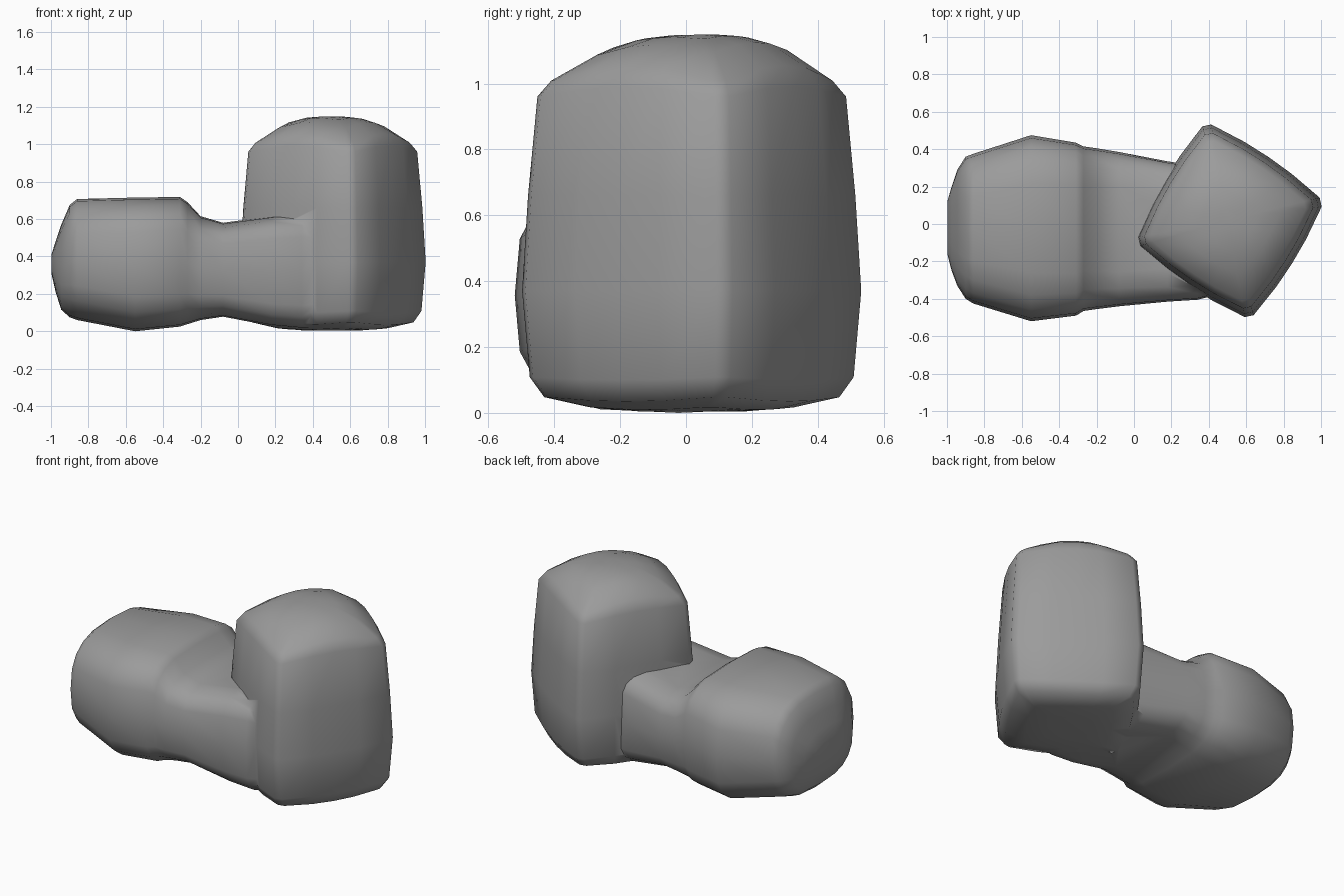
import bpy, bmesh, math
from mathutils import Vector

if "Cube" in bpy.data.objects:
    bpy.data.objects.remove(bpy.data.objects["Cube"])

grey = bpy.data.materials.new("stone grey")
grey.diffuse_color = (0.33, 0.33, 0.33, 1)
grey.use_nodes = True
grey.node_tree.nodes["Principled BSDF"].inputs["Base Color"].default_value = grey.diffuse_color


def loft(name, rings):
    """Skin a stack of closed rings and cap both ends."""
    bm = bmesh.new()
    rows = [[bm.verts.new(p) for p in ring] for ring in rings]
    n = len(rows[0])
    for a, b in zip(rows, rows[1:]):
        for i in range(n):
            j = (i + 1) % n
            bm.faces.new((a[i], a[j], b[j], b[i]))
    bm.faces.new(rows[0])
    bm.faces.new(rows[-1])
    bmesh.ops.recalc_face_normals(bm, faces=bm.faces)
    mesh = bpy.data.meshes.new(name)
    bm.to_mesh(mesh)
    bm.free()
    mesh.materials.append(grey)
    obj = bpy.data.objects.new(name, mesh)
    bpy.context.collection.objects.link(obj)
    return obj


# Tall turned block: bulged four-sided sections stacked along z
corners = [Vector(c) for c in ((0.0, -0.1), (0.62, -0.51), (1.015, 0.12), (0.385, 0.545))]
centre = Vector((0.5, 0.02))


def block_ring(z, scale, corner_drop):
    pts = []
    for i in range(4):
        a, b = corners[i], corners[(i + 1) % 4]
        out = Vector((b.y - a.y, a.x - b.x)).normalized()
        for t in (0.04, 0.3, 0.5, 0.7, 0.96):
            bulge = 4 * t * (1 - t)
            p = a.lerp(b, t) + out * 0.032 * bulge
            p = centre + (p - centre) * scale
            # the top leans up slightly towards the back
            lean = 0.025 * (p.y - centre.y) if z > 1.1 else 0
            pts.append((p.x, p.y, z - corner_drop * (1 - bulge) + lean))
    return pts


block = loft("upright_block", [block_ring(*r) for r in (
    (0.004, 0.3, 0), (0.01, 0.6, -0.008), (0.035, 0.87, -0.015), (0.10, 0.955, -0.01),
    (0.37, 1.0, 0), (0.66, 0.965, 0), (0.99, 0.91, 0.035), (1.055, 0.83, 0.055),
    (1.12, 0.56, 0.03), (1.142, 0.33, 0.008), (1.148, 0.12, 0))])


# Low lobe and neck: squarish oval sections strung along x
def lobe_ring(x, y0, y1, z0, z1, n, count=20):
    pts = []
    for i in range(count):
        a = 2 * math.pi * i / count
        c, s = math.cos(a), math.sin(a)
        u = math.copysign(abs(c) ** (2 / n), c)
        v = math.copysign(abs(s) ** (2 / n), s)
        pts.append((x, (y0 + y1) / 2 + u * (y1 - y0) / 2,
                    (z0 + z1) / 2 + v * (z1 - z0) / 2))
    return pts


body = loft("low_lobe_body", [lobe_ring(*r) for r in (
    (-0.998, -0.16, 0.12, 0.31, 0.41, 2.4), (-0.975, -0.25, 0.20, 0.21, 0.48, 2.6),
    (-0.945, -0.33, 0.29, 0.115, 0.57, 2.7), (-0.90, -0.40, 0.36, 0.075, 0.675, 2.7),
    (-0.86, -0.425, 0.375, 0.06, 0.707, 2.8),
    (-0.55, -0.52, 0.475, 0.0, 0.715, 3.2), (-0.31, -0.49, 0.435, 0.025, 0.718, 3.5),
    (-0.27, -0.465, 0.415, 0.038, 0.69, 3.5), (-0.2, -0.455, 0.405, 0.06, 0.615, 3.7),
    (-0.08, -0.44, 0.385, 0.078, 0.58, 4.0), (0.18, -0.415, 0.335, 0.028, 0.615, 4.5),
    (0.34, -0.405, 0.31, 0.013, 0.63, 4.5), (0.52, -0.36, 0.28, 0.02, 0.63, 4))])

# Fuse both parts into one smooth body
fuse = body.modifiers.new("fuse", 'BOOLEAN')
fuse.operation = 'UNION'
fuse.solver = 'EXACT'
fuse.object = block
bpy.context.view_layer.objects.active = body
body.select_set(True)
bpy.ops.object.modifier_apply(modifier=fuse.name)
bpy.data.objects.remove(block)
bpy.ops.object.shade_smooth_by_angle(angle=math.radians(60))
